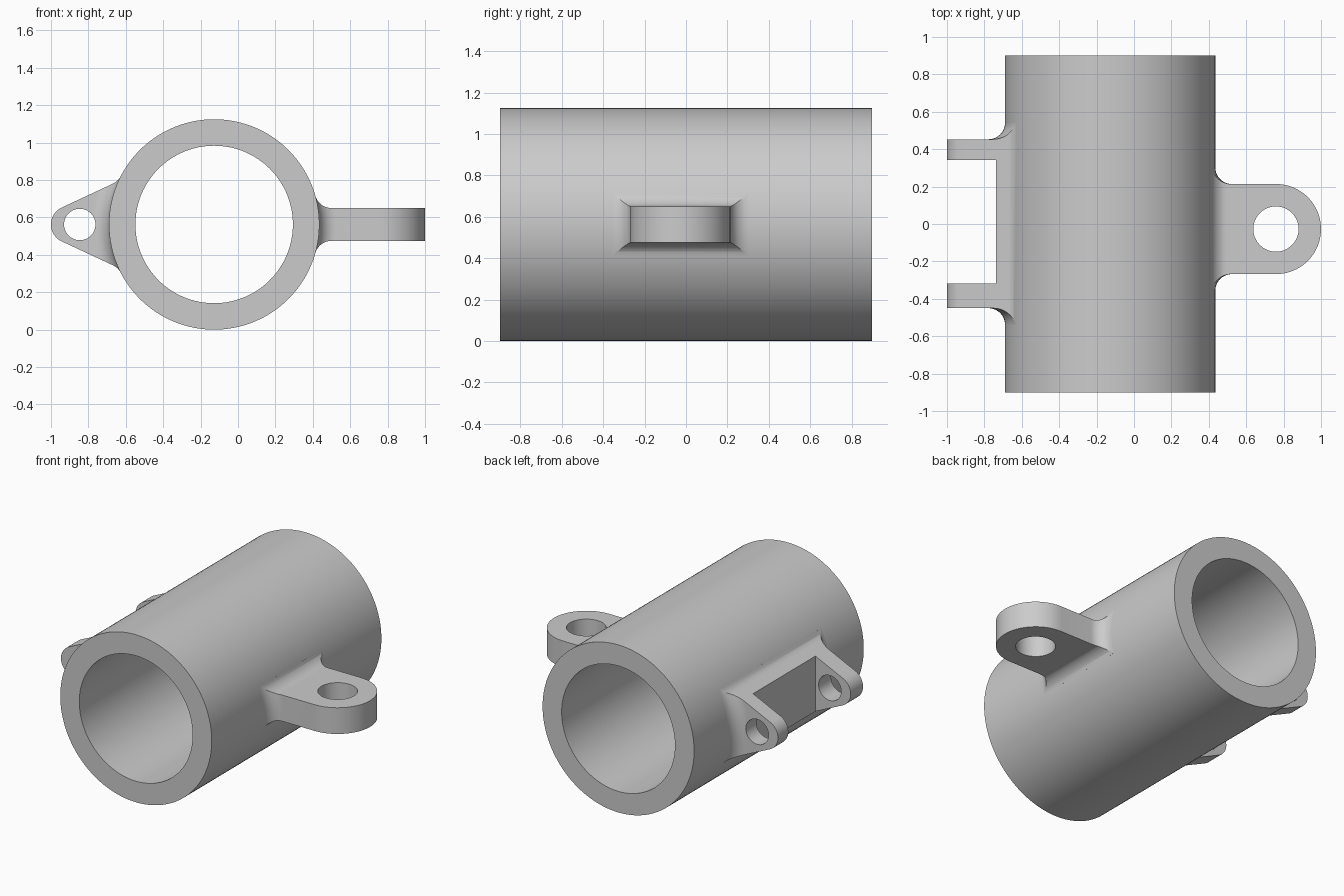
import bpy, bmesh
from math import sin, cos, pi, sqrt, radians, atan2
from mathutils import Vector

if "Cube" in bpy.data.objects:
    bpy.data.objects.remove(bpy.data.objects["Cube"])

SEG = 128                      # facets round the tube
R, BORE, LENGTH = 0.5625, 0.421, 1.8
CX, CZ = -0.1275, 0.5625       # tube axis
FILLET = 0.088

metal = bpy.data.materials.new("plain grey metal")
metal.use_nodes = True
GREY = (0.6, 0.6, 0.6, 1)
metal.diffuse_color = GREY
metal.node_tree.nodes["Principled BSDF"].inputs["Base Color"].default_value = GREY


def make(name, verts, faces):
    bm = bmesh.new()
    vs = [bm.verts.new(v) for v in verts]
    for f in faces:
        bm.faces.new([vs[i] for i in f])
    bmesh.ops.recalc_face_normals(bm, faces=bm.faces)
    mesh = bpy.data.meshes.new(name)
    bm.to_mesh(mesh)
    bm.free()
    mesh.materials.append(metal)
    ob = bpy.data.objects.new(name, mesh)
    bpy.context.collection.objects.link(ob)
    return ob


def revolve(name, profile):
    """Spin a closed (radius, y) profile round the tube axis."""
    n = len(profile)
    verts = [(CX + r * cos(2 * pi * i / SEG), y, CZ + r * sin(2 * pi * i / SEG))
             for i in range(SEG) for r, y in profile]
    faces = [(i * n + j, i * n + (j + 1) % n,
              (i + 1) % SEG * n + (j + 1) % n, (i + 1) % SEG * n + j)
             for i in range(SEG) for j in range(n)]
    return make(name, verts, faces)


def prism(name, outline, lo, hi, place):
    """Extrude a 2D outline from lo to hi; place maps (a, b, t) to a point."""
    n = len(outline)
    verts = [place(a, b, t) for t in (lo, hi) for a, b in outline]
    faces = [tuple(range(n)), tuple(range(n, 2 * n))]
    faces += [(j, (j + 1) % n, n + (j + 1) % n, n + j) for j in range(n)]
    return make(name, verts, faces)


def arc(cx, cy, r, a0, a1, n):
    return [(cx + r * cos(a0 + (a1 - a0) * i / n), cy + r * sin(a0 + (a1 - a0) * i / n))
            for i in range(n + 1)]


def root_fillet(slope, offset):
    """Points from a sloping side line down onto the tube, then into its wall."""
    nrm = Vector((sin(slope), cos(slope)))
    along = Vector((cos(slope), -sin(slope)))
    s = sqrt((R + FILLET) ** 2 - (offset + FILLET) ** 2)
    c = nrm * (offset + FILLET) + along * s
    start, end = atan2(-nrm.y, -nrm.x), atan2(-c.y, -c.x)
    pts = arc(c.x, c.y, FILLET, start, end, 10)
    return pts + [(pts[-1][0] * 0.95, pts[-1][1] * 0.95)]


def flared_disc(name, y0, y1, reach):
    """Disc round the tube whose two flat sides sweep into the tube wall."""
    right = [(R + FILLET * (1 - sin(t)), y1 + FILLET * (1 - cos(t)))
             for t in [i * pi / 20 for i in range(11)]]
    left = [(r, y0 + y1 - y) for r, y in reversed(right)]
    inner = 0.44
    return revolve(name, [(inner, y1 + FILLET), (inner, y0 - FILLET)] + left
                   + [(reach, y0), (reach, y1)] + right)


def boolean(ob, other, operation):
    mod = ob.modifiers.new(operation.lower(), 'BOOLEAN')
    mod.operation, mod.object, mod.solver = operation, other, 'EXACT'
    bpy.context.view_layer.objects.active = ob
    bpy.ops.object.modifier_apply(modifier=mod.name)
    bpy.data.objects.remove(other)


def smooth(ob):
    bpy.ops.object.select_all(action='DESELECT')
    ob.select_set(True)
    bpy.context.view_layer.objects.active = ob
    bpy.ops.object.shade_smooth_by_angle(angle=radians(25))


def mirrored(half):
    return half + [(a, -b) for a, b in reversed(half)]


def to_left(u, z, y):
    return (CX + u, y, CZ + z)


def to_right(u, z, y):
    return (CX - u, y, CZ + z)


def upright(x, y, z):
    return (x, y, z)


# Main tube
half = LENGTH / 2
tube = revolve("tube", [(BORE, -half), (R, -half), (R, half), (BORE, half)])

# Single lug on the left: flat tongue, flared root, rounded end, upright hole
LUG_X, LUG_Y, LUG_R = 0.759, -0.027, 0.241
lug = prism("single_lug", mirrored([(1.3, 0.088)] + root_fillet(0, 0.088)),
            -0.6, 0.6, to_left)
boolean(lug, flared_disc("lug_flare", LUG_Y - LUG_R, LUG_Y + LUG_R, 1.5), 'INTERSECT')
tip = arc(LUG_X, LUG_Y, LUG_R - 0.0001, -pi / 2, pi / 2, 40)
boolean(lug, prism("lug_outline", [(0.2, -0.7), (LUG_X, -0.7)] + tip
                   + [(LUG_X, 0.7), (0.2, 0.7)], 0, 1.2, upright), 'INTERSECT')
boolean(lug, prism("lug_hole", arc(LUG_X, LUG_Y, 0.121, 0, 2 * pi, 64)[:-1],
                   0, 1.2, upright), 'DIFFERENCE')

# Double lug on the right: tapered wedge, flared root, notch, cross hole
SLOPE, EYE_U, EYE_R = radians(25), 0.7725, 0.1
side = arc(EYE_U, 0, EYE_R, 0, pi / 2 - SLOPE, 12)[1:]
side += root_fillet(SLOPE, EYE_U * sin(SLOPE) + EYE_R)
clevis = prism("double_lug", [(EYE_U + EYE_R, 0)] + mirrored(side), -0.7, 0.7, to_right)
boolean(clevis, flared_disc("clevis_flare", -0.45, 0.453, 1.2), 'INTERSECT')
boolean(clevis, prism("clevis_notch", mirrored([(0.611, 0.5), (1.2, 0.5)][::-1]),
                      -0.318, 0.343, to_right), 'DIFFERENCE')
boolean(clevis, prism("clevis_hole", arc(0.7185, 0, 0.084, 0, 2 * pi, 48)[:-1],
                      -0.8, 0.8, to_right), 'DIFFERENCE')

for part in (tube, lug, clevis):
    smooth(part)
